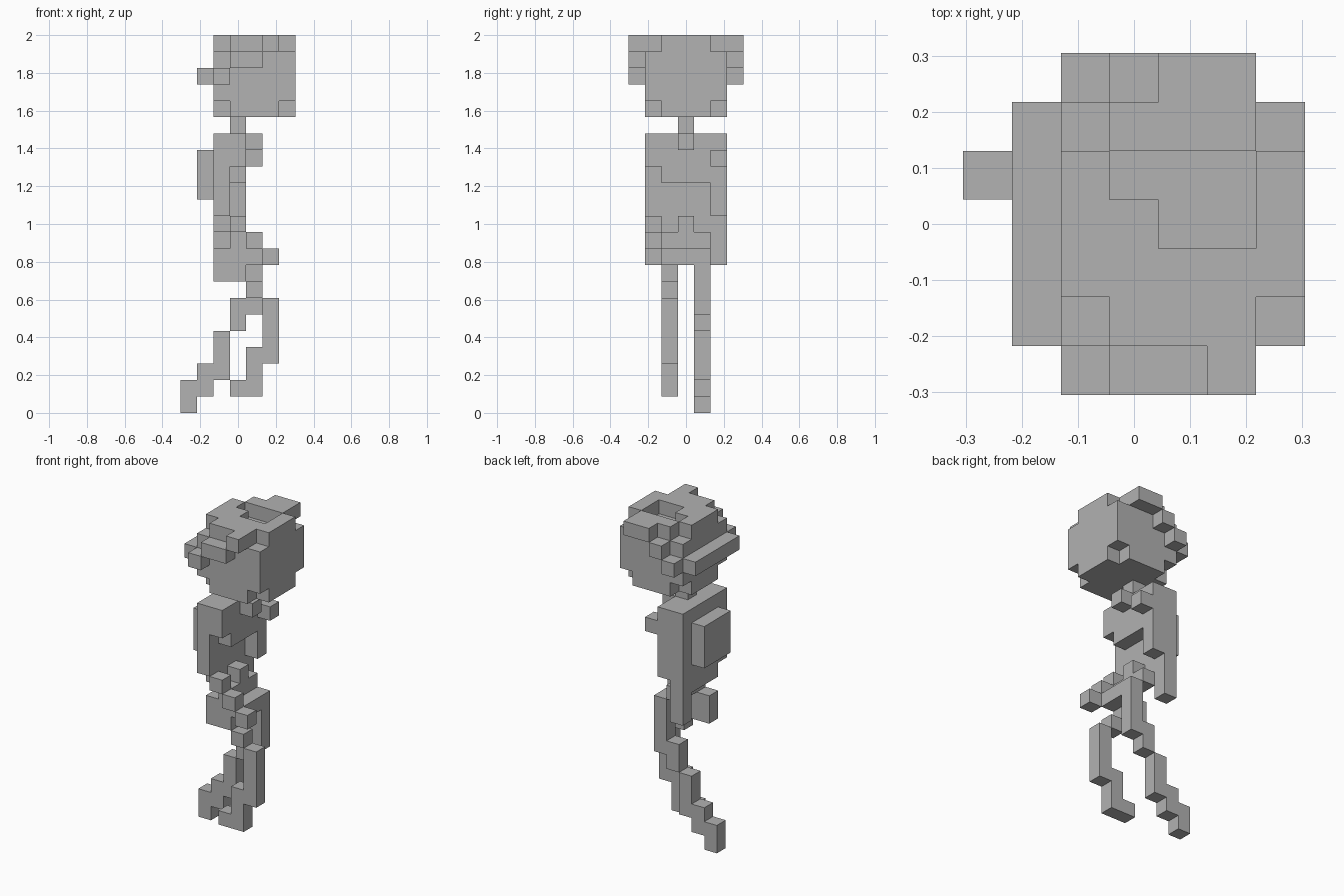
import bpy
import bmesh
from mathutils import Vector

cube = bpy.data.objects.get("Cube")
if cube:
    bpy.data.objects.remove(cube, do_unlink=True)

UNIT = 2 / 23
ORIGIN = Vector((-3.5, -3.5, 0))

grey = bpy.data.materials.new("plain grey")
grey.use_nodes = True
colour = (0.445, 0.445, 0.445, 1)
grey.diffuse_color = colour
grey.node_tree.nodes["Principled BSDF"].inputs["Base Color"].default_value = colour


def box(x, y, z, width=1, depth=1, height=1):
    """Grid cells filling a block whose lowest corner is x, y, z."""
    return {(x + i, y + j, z + k)
            for i in range(width) for j in range(depth) for k in range(height)}


def stairs(x, y, z, steps, dx, dz, height=1):
    """A diagonal run of blocks, each shifted by dx and dz."""
    cells = set()
    for n in range(steps):
        cells |= box(x + n * dx, y, z + n * dz, height=height)
    return cells


parts = {}

# Head: rounded block with all eight corners cut and a hollow in the crown
head = box(2, 1, 18, 5, 5, 5)
for x in (2, 6):
    for y in (1, 5):
        head -= box(x, y, 18) | box(x, y, 22)
head -= box(3, 4, 22, width=3) | box(4, 3, 22, width=2)
parts["head"] = head

# Hair: swept locks on both sides and a band at the back
parts["hair_lock_right"] = box(5, 0, 22) | box(3, 0, 21, width=2) | box(2, 0, 20)
parts["hair_lock_left"] = box(4, 6, 22, width=2) | stairs(3, 6, 21, 2, -1, -1)
parts["hair_band_back"] = box(1, 1, 20, depth=5)

# Neck, collar knot and upper body
parts["neck"] = box(3, 3, 17)
parts["collar_knot"] = box(4, 3, 16)
parts["torso"] = (box(2, 1, 12, depth=5, height=5)
                  | box(2, 2, 11, depth=3)
                  | box(3, 1, 15, depth=5, height=2)
                  | box(3, 2, 14, depth=3))
parts["backpack"] = box(1, 2, 13, depth=3, height=3)

# Arms
parts["right_arm"] = stairs(3, 1, 11, 3, 1, -1)
parts["left_arm"] = box(3, 5, 12, height=3) | box(2, 5, 9, height=3)
parts["left_shoulder_stud"] = box(4, 5, 15)

# Pelvis
parts["belt"] = box(3, 2, 10, depth=3) | box(3, 3, 11)
parts["pelvis"] = box(4, 2, 9, depth=3)
parts["right_hip"] = box(2, 2, 8, width=2, height=2)

# Striding legs
parts["right_leg"] = (box(4, 2, 7) | box(5, 2, 3, height=4)
                      | box(4, 2, 1, height=3))
parts["right_foot"] = box(3, 2, 1)
parts["left_leg"] = (box(4, 4, 6, height=3) | box(3, 4, 5, height=2)
                     | box(2, 4, 2, height=3))
parts["left_foot"] = stairs(1, 4, 1, 2, -1, -1, height=2)

filled = set().union(*parts.values())


def build(name, cells):
    """Make a mesh from the outer sides of the cells."""
    bm = bmesh.new()
    verts = {}

    def corner(point):
        key = tuple(round(2 * c) for c in point)
        if key not in verts:
            verts[key] = bm.verts.new((point + ORIGIN) * UNIT)
        return verts[key]

    for cell in sorted(cells):
        centre = Vector(cell) + Vector((0.5, 0.5, 0.5))
        for axis in range(3):
            for side in (-1, 1):
                normal = Vector((0, 0, 0))
                normal[axis] = side
                beside = tuple(int(a + b) for a, b in zip(cell, normal))
                if beside in filled:
                    continue
                u = Vector((0, 0, 0))
                u[(axis + 1) % 3] = 0.5
                v = normal.cross(u)
                mid = centre + normal / 2
                bm.faces.new([corner(mid + a * u + b * v)
                              for a, b in ((-1, -1), (1, -1), (1, 1), (-1, 1))])
    mesh = bpy.data.meshes.new(name)
    bm.to_mesh(mesh)
    bm.free()
    mesh.materials.append(grey)
    bpy.context.scene.collection.objects.link(bpy.data.objects.new(name, mesh))


for name, cells in parts.items():
    build(name, cells)
